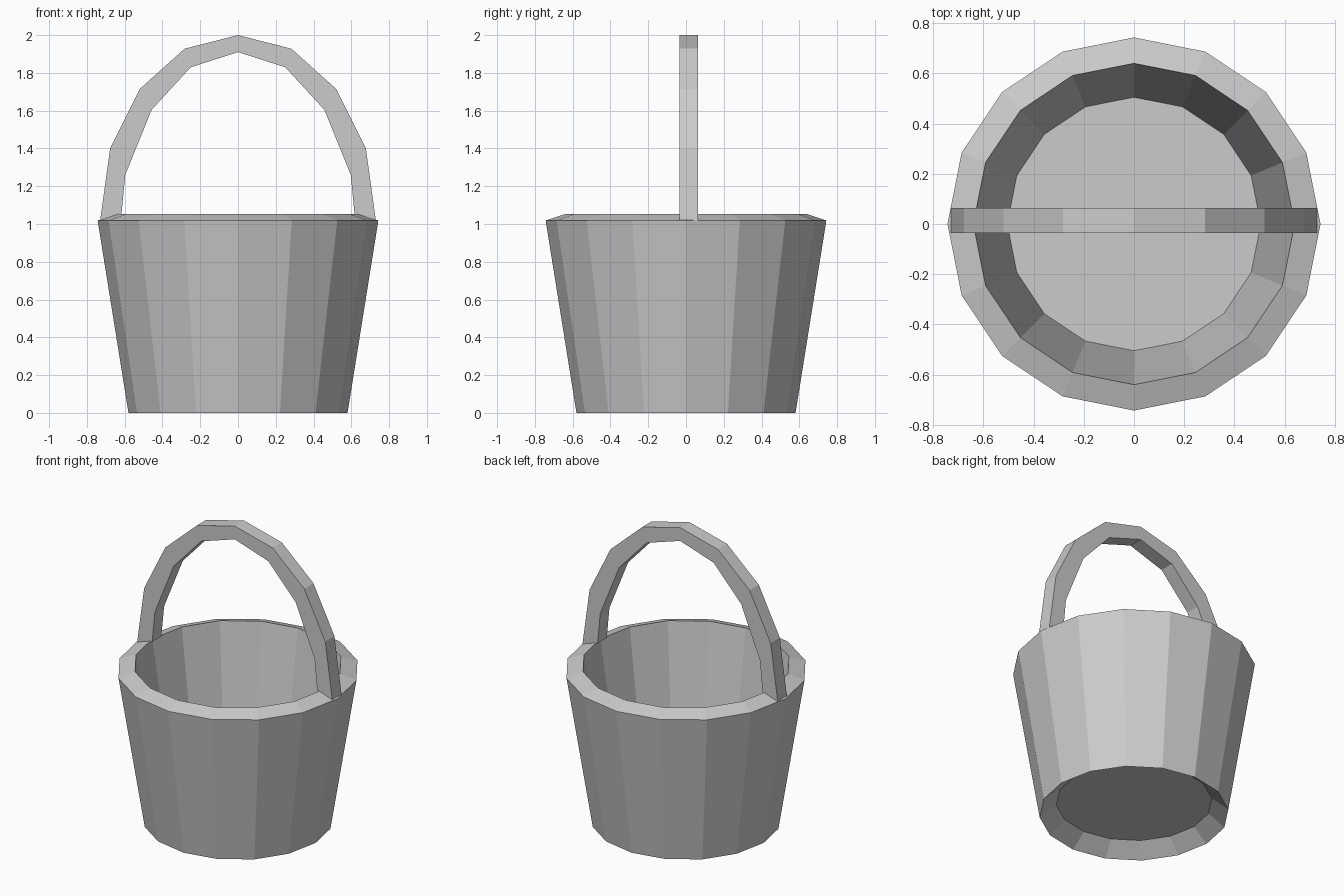
import bpy, bmesh, math

cube = bpy.data.objects.get("Cube")
if cube:
    bpy.data.objects.remove(cube, do_unlink=True)

SIDES = 16
grey = bpy.data.materials.new("light_grey")
grey.use_nodes = True
grey.diffuse_color = (0.6, 0.6, 0.6, 1)
grey.node_tree.nodes["Principled BSDF"].inputs["Base Color"].default_value = (0.6, 0.6, 0.6, 1)


def finish(bm, name):
    bmesh.ops.recalc_face_normals(bm, faces=bm.faces)
    mesh = bpy.data.meshes.new(name)
    bm.to_mesh(mesh)
    bm.free()
    mesh.materials.append(grey)
    obj = bpy.data.objects.new(name, mesh)
    bpy.context.collection.objects.link(obj)
    return obj


def bridge(bm, a, b, closed=True):
    n = len(a)
    for i in range(n if closed else n - 1):
        j = (i + 1) % n
        bm.faces.new((a[i], a[j], b[j], b[i]))


# Pail: recessed underside, outer wall, sloped rim, inner wall, floor
profile = [(0.478, 0.083), (0.58, 0), (0.743, 1.018), (0.64, 1.053), (0.505, 0.19)]
bm = bmesh.new()
rings = []
for r, z in profile:
    angles = [math.tau * i / SIDES for i in range(SIDES)]
    rings.append([bm.verts.new((r * math.cos(a), r * math.sin(a), z)) for a in angles])
for lower, upper in zip(rings, rings[1:]):
    bridge(bm, lower, upper)
bm.faces.new(rings[0])
bm.faces.new(rings[-1])
finish(bm, "pail")

# Handle: arched bar of square section, half path mirrored across x
outer = [(0.73, 1.018), (0.677, 1.4), (0.52, 1.715), (0.283, 1.928), (0, 2.0)]
inner = [(0.617, 1.053), (0.597, 1.26), (0.457, 1.605), (0.25, 1.83), (0, 1.91)]


def mirrored(path):
    return path + [(-x, z) for x, z in reversed(path[:-1])]


bm = bmesh.new()
sections = []
for (xo, zo), (xi, zi) in zip(mirrored(outer), mirrored(inner)):
    corners = [(xo, -0.035, zo), (xo, 0.063, zo), (xi, 0.063, zi), (xi, -0.035, zi)]
    sections.append([bm.verts.new(c) for c in corners])
for a, b in zip(sections, sections[1:]):
    bridge(bm, a, b)
bm.faces.new(sections[0])
bm.faces.new(sections[-1])
finish(bm, "handle")
